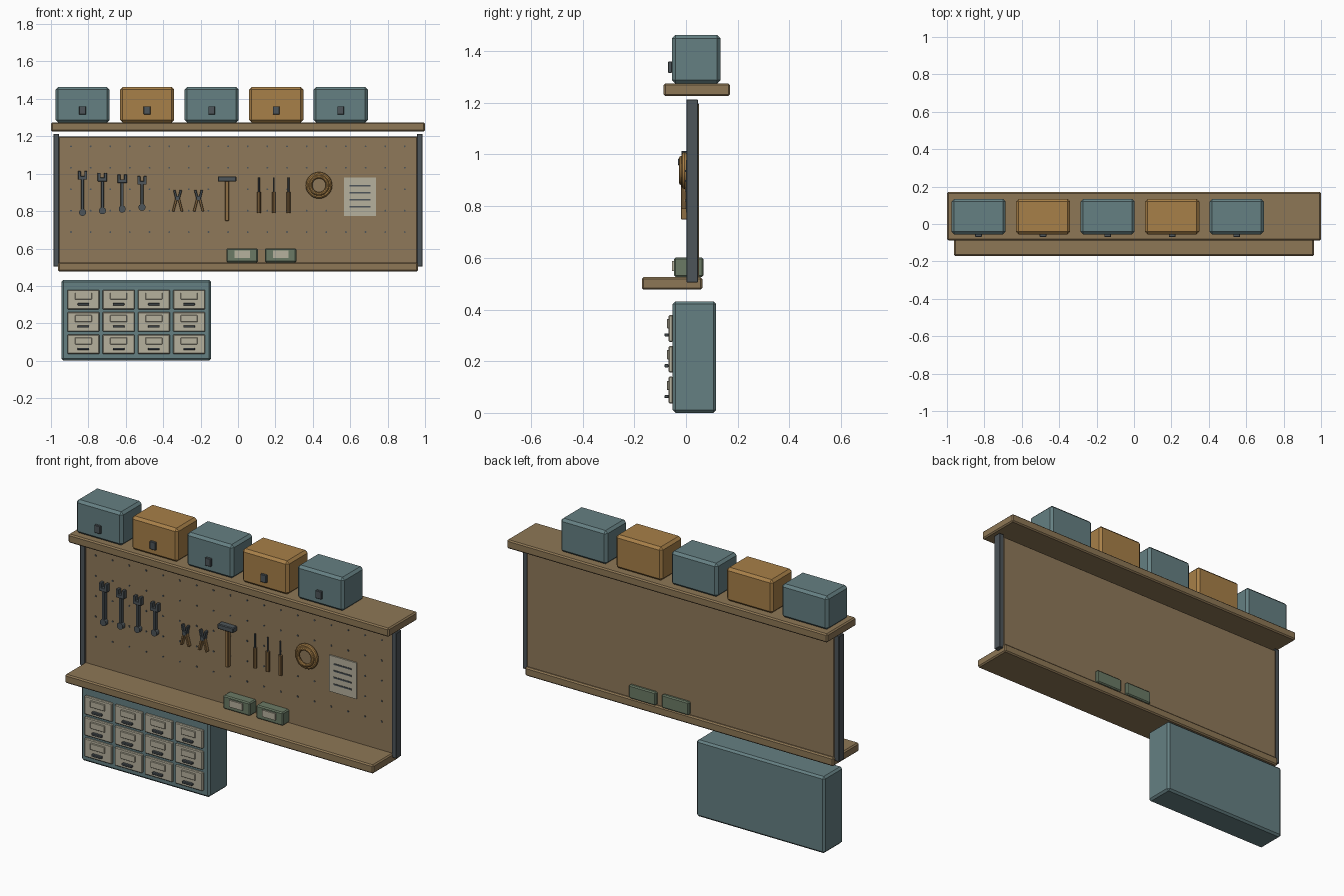
import bpy, bmesh, math
from mathutils import Matrix

if "Cube" in bpy.data.objects:
    bpy.data.objects.remove(bpy.data.objects["Cube"])


def mat(name, r, g, b):
    m = bpy.data.materials.new(name)
    m.diffuse_color = (r, g, b, 1)
    m.use_nodes = True
    m.node_tree.nodes["Principled BSDF"].inputs["Base Color"].default_value = m.diffuse_color
    return m


WOOD = mat("wood", 0.27, 0.185, 0.092)
BOARD = mat("pegboard_brown", 0.275, 0.19, 0.10)
TEAL = mat("teal", 0.13, 0.215, 0.225)
OCHRE = mat("ochre", 0.39, 0.215, 0.065)
STEEL = mat("dark_steel", 0.075, 0.09, 0.10)
GREEN = mat("sage_green", 0.145, 0.195, 0.13)
CREAM = mat("cream", 0.47, 0.44, 0.34)
HANDLE = mat("handle_brown", 0.28, 0.16, 0.06)


def finish(name, bm, m):
    me = bpy.data.meshes.new(name)
    bm.to_mesh(me)
    bm.free()
    me.materials.append(m)
    ob = bpy.data.objects.new(name, me)
    bpy.context.collection.objects.link(ob)
    return ob


def box(name, x0, x1, y0, y1, z0, z1, m, bevel=0.0, tilt=0.0):
    """Box from its limits, chamfered, optionally tilted about the y axis."""
    bm = bmesh.new()
    bmesh.ops.create_cube(bm, size=1)
    bmesh.ops.scale(bm, vec=(x1 - x0, y1 - y0, z1 - z0), verts=bm.verts)
    if bevel:
        bmesh.ops.bevel(bm, geom=bm.edges[:], offset=bevel, segments=1,
                        affect='EDGES', profile=0.5)
    mid = Matrix.Translation(((x0 + x1) / 2, (y0 + y1) / 2, (z0 + z1) / 2))
    bm.transform(mid @ Matrix.Rotation(tilt, 4, 'Y'))
    return finish(name, bm, m)


def cyl(name, x, y, z, r, depth, m, axis='Z', n=10):
    bm = bmesh.new()
    bmesh.ops.create_cone(bm, cap_ends=True, segments=n, radius1=r, radius2=r, depth=depth)
    rot = Matrix.Rotation(math.pi / 2, 4, 'X') if axis == 'Y' else Matrix()
    bm.transform(Matrix.Translation((x, y, z)) @ rot)
    return finish(name, bm, m)


def ring(name, x, y, z, major, minor, m):
    bpy.ops.mesh.primitive_torus_add(location=(x, y, z), rotation=(math.pi / 2, 0, 0),
                                     major_radius=major, minor_radius=minor,
                                     major_segments=28, minor_segments=10)
    ob = bpy.context.object
    ob.name = name
    ob.data.materials.append(m)
    bpy.ops.object.shade_smooth_by_angle()


# shelves, pegboard and side posts
box("upper_shelf", -1.0, 1.0, -0.087, 0.171, 1.226, 1.275, WOOD, 0.007)
box("lower_shelf", -0.962, 0.962, -0.171, 0.063, 0.477, 0.526, WOOD, 0.007)
box("pegboard", -0.961, 0.961, 0.008, 0.050, 0.495, 1.200, BOARD, 0.006)
for s in (-1, 1):
    box("side_post", s * 0.972 - 0.015, s * 0.972 + 0.015, 0.002, 0.046, 0.505, 1.213, STEEL, 0.002)

# peg holes as thin dark discs
bm = bmesh.new()
for i in range(18):
    for j in range(5):
        place = Matrix.Translation((-0.893 + 0.105 * i, 0.007, 0.688 + 0.1145 * j))
        bmesh.ops.create_cone(bm, cap_ends=True, segments=8, radius1=0.005, radius2=0.005,
                              depth=0.004, matrix=place @ Matrix.Rotation(math.pi / 2, 4, 'X'))
finish("peg_holes", bm, STEEL)

# storage bins on the upper shelf
for i in range(5):
    x = -0.831 + 0.345 * i
    box("storage_bin", x - 0.145, x + 0.145, -0.055, 0.134, 1.274, 1.463,
        OCHRE if i % 2 else TEAL, 0.014)
    box("bin_latch", x - 0.018, x + 0.018, -0.069, -0.054, 1.316, 1.360, STEEL, 0.002)

# drawer cabinet
box("cabinet", -0.944, -0.144, -0.052, 0.117, 0.0, 0.432, TEAL, 0.011)
for i in range(4):
    for j in range(3):
        x, z = -0.544 + 0.1885 * (i - 1.5), 0.088 + 0.1195 * j
        box("drawer_front", x - 0.086, x + 0.086, -0.067, -0.050, z - 0.052, z + 0.052, CREAM, 0.004)
        box("drawer_label", x - 0.045, x + 0.045, -0.074, -0.066, z, z + 0.036, CREAM, 0.002)
        box("drawer_pull", x - 0.031, x + 0.031, -0.083, -0.067, z - 0.031, z - 0.019, STEEL, 0.002)

# small parts boxes on the lower shelf
for x in (0.022, 0.228):
    box("parts_box", x - 0.084, x + 0.084, -0.046, 0.067, 0.526, 0.601, GREEN, 0.006)
    box("parts_box_label", x - 0.041, x + 0.041, -0.054, -0.045, 0.550, 0.588, CREAM)

# wrenches
for i in range(4):
    x, z0, z1 = -0.831 + 0.106 * i, 0.793 + 0.009 * i, 1.014 - 0.009 * i
    cyl("wrench_ring", x, -0.007, z0, 0.019, 0.022, STEEL, 'Y', 14)
    box("wrench_shaft", x - 0.008, x + 0.008, -0.016, 0.008, z0, z1 - 0.03, STEEL, 0.002)
    box("wrench_jaw_base", x - 0.025, x + 0.025, -0.018, 0.008, z1 - 0.046, z1 - 0.026, STEEL, 0.002)
    for s in (-1, 1):
        box("wrench_prong", x + s * 0.017 - 0.008, x + s * 0.017 + 0.008,
            -0.018, 0.008, z1 - 0.045, z1, STEEL, 0.002)

# pliers
for x in (-0.323, -0.211):
    for s in (-1, 1):
        px = x + s * 0.011
        box("pliers_jaw", px - 0.006, px + 0.006, -0.018, 0.004, 0.858, 0.914, STEEL, 0.002, s * 0.25)
        px = x + s * 0.015
        box("pliers_handle", px - 0.006, px + 0.006, -0.018, 0.004, 0.797, 0.868, HANDLE, 0.002, -s * 0.25)
    cyl("pliers_pivot", x, -0.006, 0.868, 0.012, 0.028, STEEL, 'Y')

# hammer
box("hammer_handle", -0.069, -0.048, -0.020, 0.004, 0.748, 0.962, HANDLE, 0.003)
box("hammer_head", -0.108, -0.009, -0.031, 0.008, 0.957, 0.986, STEEL, 0.004)

# screwdrivers
for x in (0.112, 0.191, 0.270):
    cyl("screwdriver_blade", x, -0.008, 0.938, 0.0045, 0.085, STEEL, n=8)
    cyl("screwdriver_handle", x, -0.008, 0.845, 0.011, 0.112, HANDLE)

# coiled cable
ring("cable_coil_outer", 0.433, -0.006, 0.938, 0.059, 0.012, OCHRE)
ring("cable_coil_inner", 0.433, -0.018, 0.938, 0.046, 0.010, OCHRE)

# pinned note with ruled lines
box("note_paper", 0.568, 0.738, 0.000, 0.008, 0.775, 0.979, CREAM)
for k in range(4):
    z = 0.936 - 0.038 * k
    box("note_line", 0.597, 0.708, -0.003, 0.001, z - 0.004, z + 0.004, STEEL)
